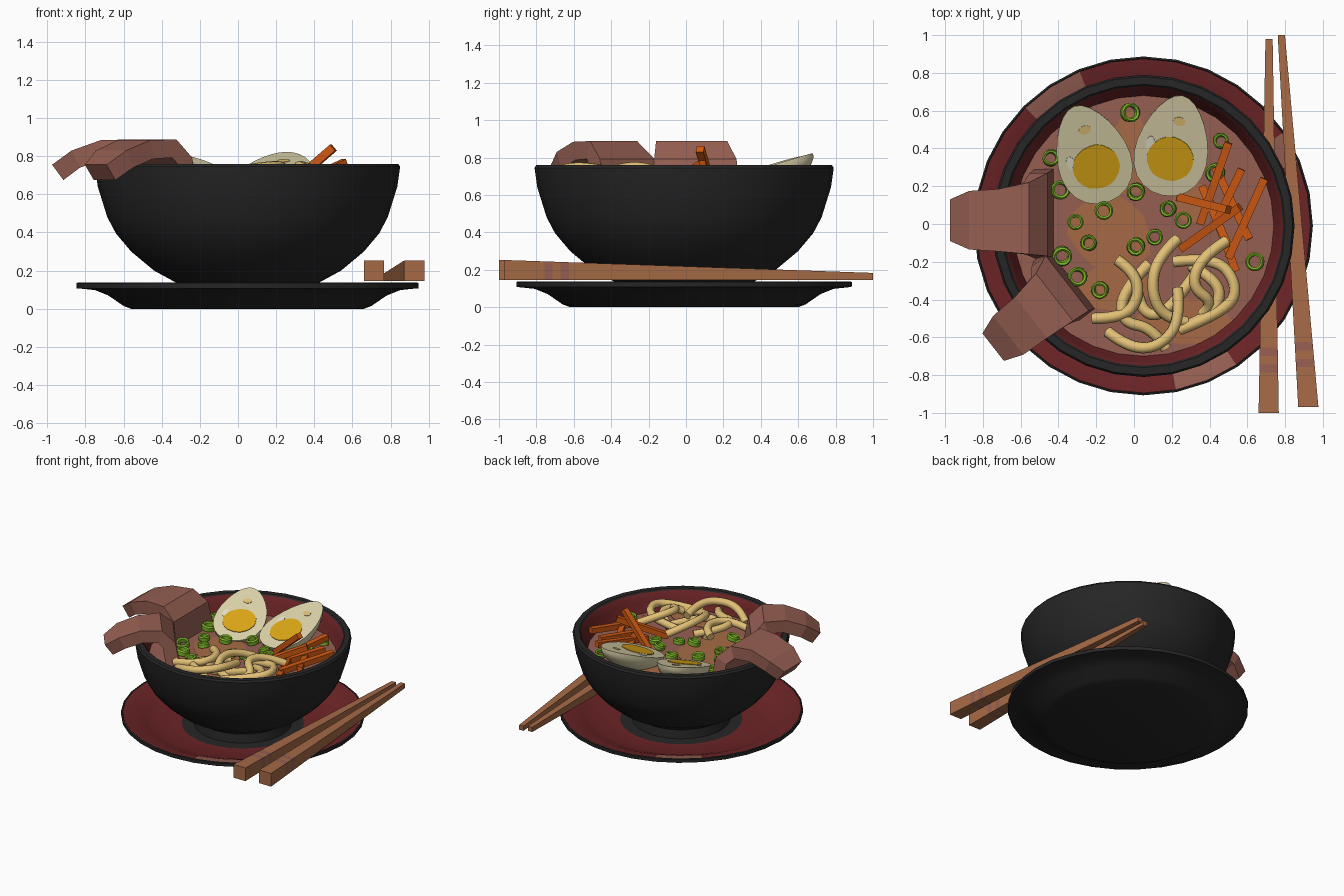
import bpy, bmesh, math, random
from mathutils import Matrix, Vector

if "Cube" in bpy.data.objects:
    bpy.data.objects.remove(bpy.data.objects["Cube"])

random.seed(4)
CX, CY = 0.05, -0.01      # bowl and plate axis
SOUP_Z = 0.61


def material(name, r, g, b):
    lin = [((c / 255 + 0.055) / 1.055) ** 2.4 if c > 10 else c / 255 / 12.92 for c in (r, g, b)]
    m = bpy.data.materials.new(name)
    m.diffuse_color = (*lin, 1)
    m.use_nodes = True
    m.node_tree.nodes["Principled BSDF"].inputs["Base Color"].default_value = m.diffuse_color
    return m


BLACK = material("black_lacquer", 38, 38, 38)
RED = material("red_lacquer", 108, 36, 38)
MEAT = material("meat_brown", 150, 95, 82)
WOOD = material("wood_brown", 166, 106, 70)
WHITE = material("egg_white", 222, 213, 172)
YOLK = material("yolk_yellow", 222, 168, 22)
NOODLE = material("noodle_cream", 226, 192, 118)
GREEN = material("onion_green", 125, 182, 38)
CARROT = material("carrot_orange", 205, 88, 18)
GLINT = material("pale_glint", 240, 236, 215)


def finish(bm, name, mats, smooth=None):
    bmesh.ops.recalc_face_normals(bm, faces=bm.faces)
    me = bpy.data.meshes.new(name)
    bm.to_mesh(me)
    bm.free()
    for m in mats:
        me.materials.append(m)
    if smooth:
        me.shade_smooth()
        me.set_sharp_from_angle(angle=math.radians(smooth))
    ob = bpy.data.objects.new(name, me)
    bpy.context.collection.objects.link(ob)
    return ob


def lathe(name, profile, mats, seg=32, rule=None, closed=False, smooth=35):
    """profile: (radius, z, material index of the band that follows)"""
    bm = bmesh.new()
    rings = []
    for r, z, _ in profile:
        if r == 0:
            rings.append([bm.verts.new((0, 0, z))] * seg)
        else:
            rings.append([bm.verts.new((r * math.cos(a), r * math.sin(a), z))
                          for a in (2 * math.pi * i / seg for i in range(seg))])
    n = len(rings)
    for k in range(n if closed else n - 1):
        a, b = rings[k], rings[(k + 1) % n]
        for i in range(seg):
            j = (i + 1) % seg
            f = bm.faces.new(list(dict.fromkeys((a[i], a[j], b[j], b[i]))))
            f.material_index = profile[k][2]
            if rule:
                rule(f, k, 360 * (i + 0.5) / seg)
    ob = finish(bm, name, mats, smooth)
    ob.location = (CX, CY, 0)
    return ob


def loft(name, rings, mats, idx=None):
    bm = bmesh.new()
    vs = [[bm.verts.new(p) for p in r] for r in rings]
    for k in range(len(vs) - 1):
        for i in range(4):
            j = (i + 1) % 4
            f = bm.faces.new((vs[k][i], vs[k][j], vs[k + 1][j], vs[k + 1][i]))
            f.material_index = idx[k] if idx else 0
    bm.faces.new(vs[0])
    bm.faces.new(vs[-1])
    return finish(bm, name, mats)


def blob(name, mat, matrix, rx, ry, h, wobble=0.0, n=20):
    """thin oval plate"""
    bm = bmesh.new()
    pts = []
    for i in range(n):
        a = 2 * math.pi * i / n
        w = 1 + random.uniform(-wobble, wobble)
        pts.append((rx * w * math.cos(a), ry * w * math.sin(a)))
    low = [bm.verts.new((x, y, -0.002)) for x, y in pts]
    top = [bm.verts.new((x, y, h)) for x, y in pts]
    bm.faces.new(low)
    bm.faces.new(top)
    for i in range(n):
        j = (i + 1) % n
        bm.faces.new((low[i], low[j], top[j], top[i]))
    ob = finish(bm, name, [mat])
    ob.matrix_world = matrix
    return ob


# plate: black underside and rim, red top with worn patches, dark centre
def worn(f, k, ang):
    if k == 6 and (118 < ang < 140 or 278 < ang < 304 or 23 < ang < 33):
        f.material_index = 2


lathe("plate", [(0, 0, 0), (0.61, 0, 0), (0.65, 0.015, 0), (0.73, 0.07, 0), (0.80, 0.098, 0),
                (0.895, 0.108, 0), (0.89, 0.135, 1), (0.80, 0.122, 1), (0.72, 0.09, 1),
                (0.63, 0.052, 1), (0.45, 0.05, 0), (0, 0.05, 0)], [BLACK, RED, MEAT], rule=worn)
# black band on the outer edge of the plate
lathe("plate_edge", [(0.896, 0.107, 0), (0.897, 0.134, 0), (0.888, 0.138, 0), (0.88, 0.130, 0)],
      [BLACK], closed=True)

# bowl with foot, red inside
lathe("bowl", [(0, 0.052, 0), (0.36, 0.052, 0), (0.35, 0.12, 0), (0.38, 0.14, 0), (0.49, 0.20, 0),
               (0.61, 0.30, 0), (0.69, 0.395, 0), (0.735, 0.48, 0), (0.785, 0.64, 0),
               (0.80, 0.745, 0), (0.79, 0.76, 0), (0.75, 0.76, 0), (0.74, 0.75, 1),
               (0.72, 0.69, 1), (0.69, 0.61, 1), (0.63, 0.47, 1), (0.45, 0.28, 1), (0, 0.2, 1)],
      [BLACK, RED])

# broth with lighter patches
lathe("broth", [(0, SOUP_Z - 0.02, 0), (0.69, SOUP_Z - 0.02, 0), (0.692, SOUP_Z, 0), (0, SOUP_Z, 0)], [MEAT])
for x, y, rx, ry in [(-0.02, 0.38, 0.1, 0.24), (-0.12, -0.05, 0.22, 0.2), (-0.1, -0.33, 0.2, 0.12),
                     (0.25, -0.52, 0.25, 0.12), (0.3, 0.12, 0.09, 0.12)]:
    blob("broth_patch", WOOD, Matrix.Translation((x, y, SOUP_Z)), rx, ry, 0.003, 0.12, 12)


# meat slices draped over the rim: (distance, height, half width, side shift)
def meat_slice(name, origin, angle, wide):
    path = [(0.035, 0.715, 0.11, 0), (0.13, 0.785, 0.155, 0), (0.27, 0.835, 0.165, 0),
            (0.41, 0.84, 0.19, 0.01), (0.475, 0.775, 0.22, 0.03), (0.51, 0.57, 0.24, 0.035)]
    c, s = math.cos(angle), math.sin(angle)
    rings = []
    for k, (d, z, hw, sh) in enumerate(path):
        a, b = path[max(k - 1, 0)], path[min(k + 1, len(path) - 1)]
        t = Vector((b[0] - a[0], b[1] - a[1])).normalized()
        ring = []
        for side, up in ((-1, -1), (1, -1), (1, 1), (-1, 1)):
            u = d - t.y * 0.05 * up
            v = (sh + side * hw) * wide
            ring.append((origin[0] + u * c - v * s, origin[1] + u * s + v * c, z + t.x * 0.05 * up))
        rings.append(ring)
    loft(name, rings, [MEAT])


meat_slice("meat_slice_back", (-0.98, 0.02), 0, 1)
meat_slice("meat_slice_front", (-0.75, -0.655), math.radians(38), 0.84)


# halved eggs, cut face tilted to the front
def egg(name, loc, turn):
    m = Matrix.Translation(loc) @ Matrix.Rotation(turn, 4, 'Z') @ Matrix.Rotation(math.radians(19), 4, 'X')
    bm = bmesh.new()
    bmesh.ops.create_uvsphere(bm, u_segments=24, v_segments=16, radius=1)
    bmesh.ops.bisect_plane(bm, geom=bm.verts[:] + bm.edges[:] + bm.faces[:], plane_co=(0, 0, 0),
                           plane_no=(0, 0, 1), clear_outer=True)
    bmesh.ops.holes_fill(bm, edges=[e for e in bm.edges if e.is_boundary])
    for v in bm.verts:
        taper = 1 - 0.24 * v.co.y
        v.co = (v.co.x * 0.19 * taper, v.co.y * 0.285, v.co.z * 0.15 * taper)
    finish(bm, name, [WHITE], 40).matrix_world = m
    put = lambda x, y: m @ Matrix.Translation((x, y, 0))
    blob(name + "_yolk", YOLK, put(0.0, -0.075), 0.125, 0.122, 0.005, 0.02)
    blob(name + "_spot", NOODLE, put(0.01, 0.14), 0.033, 0.024, 0.003)
    blob(name + "_glint", GLINT, put(-0.12, -0.01), 0.022, 0.04, 0.004)


egg("egg_left", (-0.225, 0.37, 0.715), math.radians(20))
egg("egg_right", (0.205, 0.415, 0.73), math.radians(-11))

# noodles: round strands piled at the front
strands = [
    [(-0.09, -0.19, .68), (0.0, -0.25, .70), (0.03, -0.38, .70), (-0.05, -0.5, .69), (-0.22, -0.50, .66)],
    [(0.23, -0.08, .66), (0.12, -0.18, .72), (0.09, -0.36, .73), (0.16, -0.5, .69), (0.28, -0.52, .66)],
    [(0.49, -0.09, .68), (0.36, -0.17, .74), (0.30, -0.33, .75), (0.43, -0.42, .70), (0.36, -0.48, .66)],
    [(-0.14, -0.57, .66), (-0.04, -0.65, .71), (0.12, -0.66, .74), (0.25, -0.52, .75), (0.23, -0.34, .71)],
    [(0.21, -0.20, .66), (0.43, -0.17, .70), (0.55, -0.32, .72), (0.50, -0.46, .71), (0.24, -0.56, .66)],
    [(0.08, -0.21, .65), (-0.06, -0.35, .67), (-0.07, -0.52, .68), (0.10, -0.55, .67), (0.17, -0.66, .65)],
    [(0.0, -0.25, .64), (0.02, -0.42, .66), (0.10, -0.50, .67), (0.22, -0.42, .66), (0.34, -0.24, .64)],
    [(0.24, -0.55, .64), (0.40, -0.50, .68), (0.47, -0.36, .69), (0.38, -0.26, .68), (0.30, -0.22, .64)]]
cu = bpy.data.curves.new("noodles", 'CURVE')
cu.dimensions = '3D'
cu.bevel_depth, cu.bevel_resolution, cu.use_fill_caps = 0.03, 2, True
for pts in strands:
    sp = cu.splines.new('NURBS')
    sp.points.add(len(pts) - 1)
    for p, co in zip(sp.points, pts):
        p.co = (*co, 1)
    sp.order_u, sp.use_endpoint_u, sp.resolution_u = 3, True, 6
cu.materials.append(NOODLE)
noodles = bpy.data.objects.new("noodles", cu)
bpy.context.collection.objects.link(noodles)
bpy.context.view_layer.objects.active = noodles
noodles.select_set(True)
bpy.ops.object.convert(target='MESH')
noodles.data.shade_smooth()
noodles.data.set_sharp_from_angle(angle=math.radians(50))

# carrot sticks
for a, b in [((0.50, 0.43, 0.70), (0.35, 0.0, 0.63)), ((0.69, 0.24, 0.69), (0.50, -0.18, 0.65)),
             ((0.57, 0.29, 0.67), (0.43, 0.0, 0.65)), ((0.43, 0.30, 0.64), (0.61, -0.08, 0.66)),
             ((0.24, 0.14, 0.62), (0.50, 0.075, 0.845)), ((0.25, -0.13, 0.62), (0.56, 0.09, 0.765)),
             ((0.40, 0.12, 0.64), (0.54, -0.25, 0.64)), ((0.36, 0.20, 0.63), (0.50, -0.12, 0.66))]:
    a, b = Vector(a), Vector(b)
    t = (b - a).normalized()
    side = t.cross(Vector((0, 0, 1))).normalized() * 0.021
    up = side.cross(t).normalized() * 0.021
    loft("carrot_stick", [[p - side - up, p + side - up, p + side + up, p - side + up] for p in (a, b)], [CARROT])

# spring onion rings, sharing one lathe shape
onions = [(-0.02, 0.59), (-0.44, 0.35), (-0.39, 0.18), (-0.31, 0.01), (-0.16, 0.07), (0.01, 0.17),
          (0.18, 0.08), (0.26, 0.02), (0.11, -0.07), (0.01, -0.12), (-0.24, -0.10), (-0.38, -0.17),
          (-0.30, -0.28), (-0.18, -0.35), (0.46, 0.44), (0.64, -0.20), (0.43, 0.27)]
ring = [(0.048, -0.02, 0), (0.05, 0.01, 0), (0.042, 0.022, 0), (0.031, 0.015, 0), (0.031, -0.02, 0)]
first = None
for x, y in onions:
    if first is None:
        ob = first = lathe("onion_ring", ring, [GREEN], seg=14, closed=True)
    else:
        ob = bpy.data.objects.new("onion_ring", first.data)
        bpy.context.collection.objects.link(ob)
    ob.location = (x, y, SOUP_Z + 0.03)
    ob.rotation_euler = (random.uniform(-0.3, 0.3), random.uniform(-0.3, 0.3), random.uniform(0, 3))
    ob.scale = [random.uniform(0.85, 1.08)] * 3

# chopsticks: tapered, flat underside, two stripes near the handle
for name, a, b in [("chopstick_left", (0.713, -1.0), (0.715, 0.98)),
                   ("chopstick_right", (0.923, -0.97), (0.78, 1.0))]:
    rings = []
    for t in (0, 0.108, 0.13, 0.152, 0.175, 1):
        x, y = a[0] + (b[0] - a[0]) * t, a[1] + (b[1] - a[1]) * t
        h = 0.0535 + (0.019 - 0.0535) * t
        rings.append([(x - h, y, 0.145), (x + h, y, 0.145), (x + h, y, 0.145 + 2 * h), (x - h, y, 0.145 + 2 * h)])
    loft(name, rings, [WOOD, MEAT], [0, 1, 0, 1, 0])
